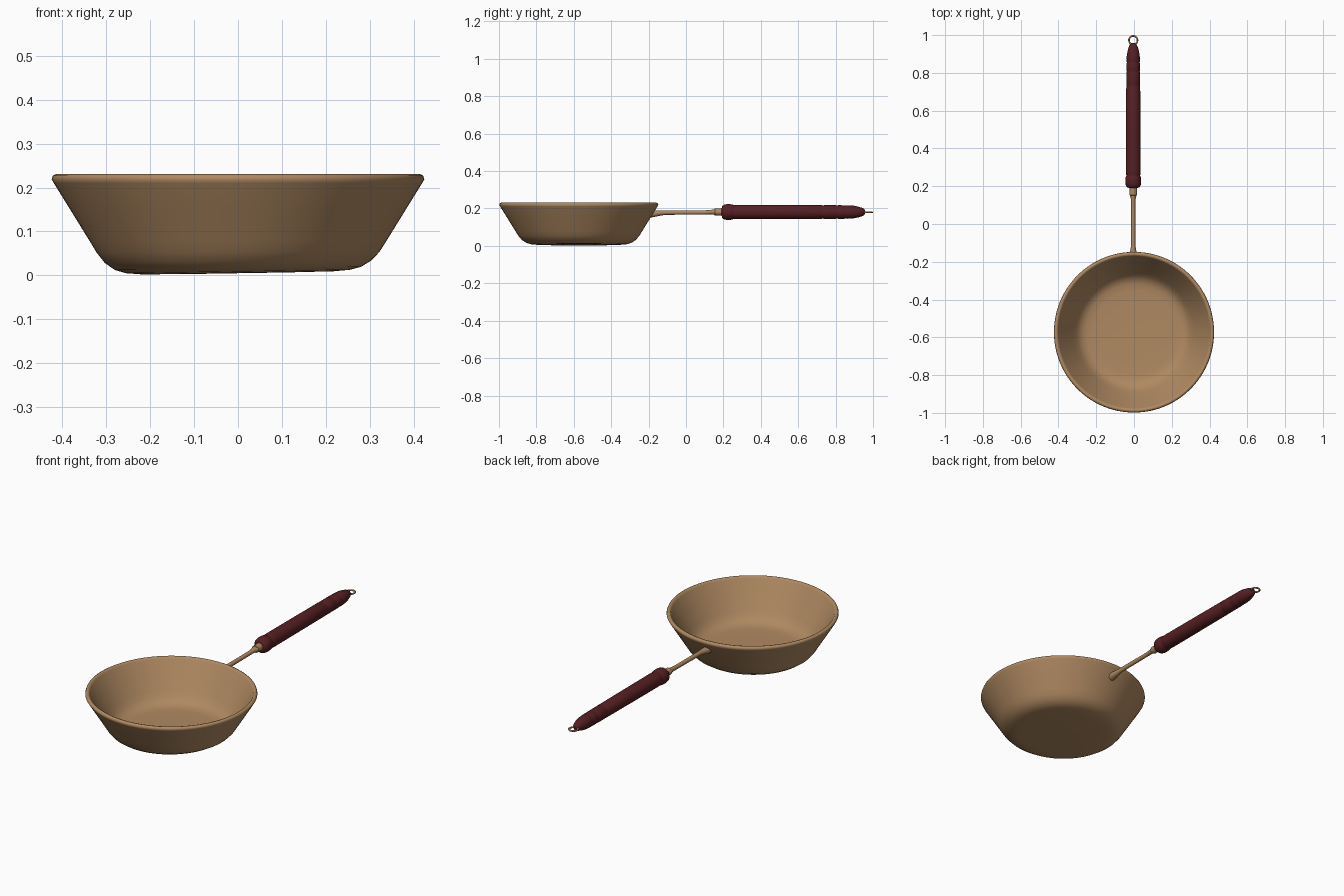
import bpy, bmesh, math
from mathutils import Vector


def material(name, rgb):
    m = bpy.data.materials.new(name)
    m.diffuse_color = (*rgb, 1)
    return m


COPPER = material("tan_metal", (0.43, 0.25, 0.12))
WOOD = material("dark_red_wood", (0.095, 0.014, 0.017))
AX, AZ = -0.004, 0.181      # handle axis


def finish(name, bm, mat, angle=40):
    bmesh.ops.remove_doubles(bm, verts=bm.verts, dist=1e-5)
    bmesh.ops.recalc_face_normals(bm, faces=bm.faces)
    me = bpy.data.meshes.new(name)
    bm.to_mesh(me)
    bm.free()
    me.materials.append(mat)
    ob = bpy.data.objects.new(name, me)
    bpy.context.collection.objects.link(ob)
    bpy.ops.object.select_all(action='DESELECT')
    ob.select_set(True)
    bpy.context.view_layer.objects.active = ob
    bpy.ops.object.shade_smooth_by_angle(angle=math.radians(angle))
    return ob


def loft(bm, rings, caps=True):
    loops = [[bm.verts.new(p) for p in r] for r in rings]
    for a, b in zip(loops, loops[1:]):
        n = len(a)
        for i in range(n):
            j = (i + 1) % n
            bm.faces.new((a[i], a[j], b[j], b[i]))
    if caps:
        bm.faces.new(loops[0])
        bm.faces.new(loops[-1])


def circle(n):
    return [(math.cos(2 * math.pi * i / n), math.sin(2 * math.pi * i / n)) for i in range(n)]


# bowl: closed lathe profile, outside bottom -> rim -> inside floor
profile = [(0.12, 0.005), (0.22, 0.006), (0.255, 0.009), (0.28, 0.016), (0.303, 0.031),
           (0.322, 0.053), (0.338, 0.079), (0.380, 0.147), (0.419, 0.210), (0.424, 0.219),
           (0.421, 0.227), (0.414, 0.231), (0.406, 0.229), (0.401, 0.221),
           (0.362, 0.155), (0.318, 0.083), (0.300, 0.057), (0.280, 0.039), (0.255, 0.030),
           (0.22, 0.027), (0.12, 0.026)]
bm = bmesh.new()
rings = []
for r, z in profile:
    # the underside is very slightly tilted
    tilt = 0.018 * max(0, 1 - z / 0.06)
    rings.append([(r * c, -0.573 + r * 1.003 * s, max(0, z + tilt * r * c)) for c, s in circle(96)])
loft(bm, rings)
finish("bowl", bm, COPPER, 50)


# stem: (y, half width, half height, z centre, slant of the end)
stem = [(-0.188, 0.021, 0.019, 0.170, 0.6), (-0.168, 0.021, 0.018, 0.171, 0.6),
        (-0.140, 0.016, 0.015, 0.175, 0.3), (-0.110, 0.011, 0.012, 0.178, 0),
        (0.10, 0.011, 0.011, 0.179, 0), (0.135, 0.013, 0.012, AZ, 0),
        (0.152, 0.018, 0.015, AZ, 0), (0.154, 0.020, 0.019, AZ, 0),
        (0.195, 0.020, 0.019, AZ, 0)]
bm = bmesh.new()
loft(bm, [[(AX + w * c, y + k * h * s, z + h * s) for c, s in circle(20)]
          for y, w, h, z, k in stem])
finish("stem", bm, COPPER)

# turned wooden grip: (y, radius)
grip = [(0.191, 0.022), (0.194, 0.032), (0.203, 0.039), (0.218, 0.042), (0.235, 0.042),
        (0.249, 0.040), (0.256, 0.036), (0.262, 0.038), (0.29, 0.0385), (0.50, 0.038),
        (0.725, 0.037), (0.732, 0.0345), (0.739, 0.037), (0.80, 0.0365), (0.807, 0.034),
        (0.814, 0.0365), (0.848, 0.036), (0.855, 0.034), (0.862, 0.036), (0.895, 0.034),
        (0.920, 0.029), (0.940, 0.023), (0.952, 0.017), (0.957, 0.009)]
bm = bmesh.new()
loft(bm, [[(AX + r * c, y, AZ + r * s) for c, s in circle(40)] for y, r in grip])
finish("grip", bm, WOOD, 50)

# hanging ring at the tip
bm = bmesh.new()
ring = [[(AX + (0.0225 + 0.0045 * c) * C, 0.973 + (0.0225 + 0.0045 * c) * S, AZ - 0.002 + 0.0045 * s)
         for c, s in circle(12)] for C, S in circle(40)]
loft(bm, ring + ring[:1], caps=False)
finish("hanging_ring", bm, COPPER, 60)
